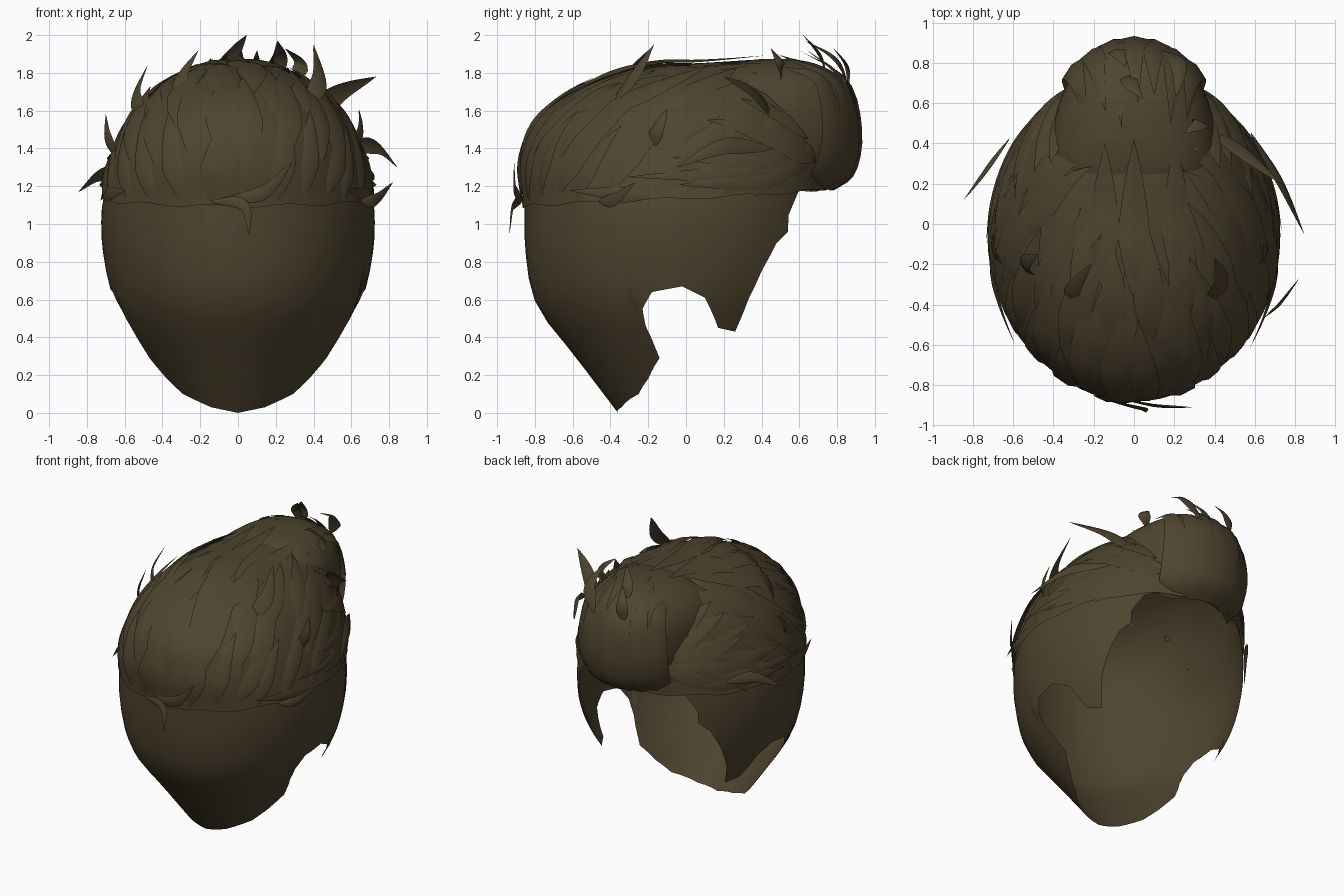
import bpy, bmesh, math, random
from mathutils import Vector

if "Cube" in bpy.data.objects:
    bpy.data.objects.remove(bpy.data.objects["Cube"])

random.seed(7)
hair = bpy.data.materials.new("dark brown hair")
hair.diffuse_color = (0.077, 0.058, 0.028, 1)
hair.use_nodes = True
hair.node_tree.nodes["Principled BSDF"].inputs["Base Color"].default_value = hair.diffuse_color
CENTRE = Vector((0, -0.03, 1.1))
QUIFF = Vector((0, 0.47, 1.53))

# head cross-sections: height, half width, back y, front y
ROWS = [(0, .27, -.36, .26), (.29, .475, -.58, .48), (.57, .645, -.79, .66),
        (.85, .715, -.85, .73), (1.1, .72, -.855, .74), (1.3, .68, -.875, .76),
        (1.5, .6, -.82, .74), (1.65, .495, -.67, .66), (1.75, .37, -.47, .58),
        (1.82, .21, -.2, .46), (1.85, 0, .15, .15)]
TOP = len(ROWS) - 1


def spline(pts, u):
    """Catmull-Rom through a list of points, u in 0..len-1"""
    n = len(pts) - 1
    u = max(0, min(n, u))
    i = min(int(u), n - 1)
    t = u - i
    b, c = Vector(pts[i]), Vector(pts[i + 1])
    a = Vector(pts[i - 1]) if i else b * 2 - c
    d = Vector(pts[i + 2]) if i + 2 <= n else c * 2 - b
    return .5 * (2 * b + (c - a) * t + (2 * a - 5 * b + 4 * c - d) * t * t
                 + (3 * b - a - 3 * c + d) * t ** 3)


def head(u, th, off=0.0):
    """Point on the head surface; th = 0 is the -y side, pi the hairline"""
    z, a, yb, yf = spline(ROWS, u)
    p = Vector((a * math.sin(th), (yb + yf) / 2 - (yf - yb) / 2 * math.cos(th), z))
    return p + (p - CENTRE).normalized() * off


def u_at(z):
    lo, hi = 0, TOP
    for _ in range(30):
        m = (lo + hi) / 2
        lo, hi = (m, hi) if spline(ROWS, m)[0] < z else (lo, m)
    return lo


def inside_head(p):
    if p.z > 1.78:
        return False
    _, a, yb, yf = spline(ROWS, u_at(p.z))
    return (p.x / a) ** 2 + ((p.y - (yb + yf) / 2) * 2 / (yf - yb)) ** 2 < .88


def finish(name, bm, angle=60):
    bmesh.ops.remove_doubles(bm, verts=bm.verts, dist=1e-4)
    me = bpy.data.meshes.new(name)
    bm.to_mesh(me)
    bm.free()
    ob = bpy.data.objects.new(name, me)
    bpy.context.collection.objects.link(ob)
    me.materials.append(hair)
    bpy.ops.object.select_all(action='DESELECT')
    ob.select_set(True)
    bpy.context.view_layer.objects.active = ob
    bpy.ops.object.shade_smooth_by_angle(angle=math.radians(angle))


def skin(bm, columns):
    cols = [[bm.verts.new(p) for p in c] for c in columns]
    for a, b in zip(cols, cols[1:]):
        for i in range(len(a) - 1):
            bm.faces.new((a[i], b[i], b[i + 1], a[i + 1]))


# shaved lower scalp: lower outline with nape, ear notch and sideburn (y, z)
EDGE = [(-.36, 0), (-.34, .03), (-.25, .1), (-.2, .18), (-.14, .29), (-.2, .4), (-.23, .55),
        (-.18, .64), (-.02, .67), (.1, .61), (.17, .45), (.26, .43), (.33, .6), (.4, .75),
        (.48, .9), (.54, .96), (.52, .99), (.6, 1.17), (.67, 1.21), (.8, 1.22)]
rim = []
for y, z in EDGE:
    u = u_at(z)
    _, a, yb, yf = spline(ROWS, u)
    c = ((yb + yf) / 2 - y) / ((yf - yb) / 2)
    rim.append((math.acos(max(-1, min(1, c))), u))
rim[0] = (0, 0)
SUB = 3
half = []
for i in range((len(rim) - 1) * SUB + 1):
    k = min(i // SUB, len(rim) - 2)
    t = i / SUB - k
    half.append((rim[k][0] + (rim[k + 1][0] - rim[k][0]) * t,
                 rim[k][1] + (rim[k + 1][1] - rim[k][1]) * t,
                 math.pi * i / ((len(rim) - 1) * SUB)))
loop = [(-a, u, -b) for a, u, b in reversed(half)] + half[1:]
columns = []
for th, ub, th2 in loop:
    col = []
    for j in range(25):
        f = j / 24
        u = ub + (TOP - ub) * f
        k = min(1, f * 1.3)
        col.append(head(u, th + (th2 - th) * k, -.02 * max(0, min(1, u - 4))))
    columns.append(col)
bm = bmesh.new()
skin(bm, columns)
finish("scalp", bm)

# long hair mass covering the upper head
bm = bmesh.new()
columns = []
for i in range(65):
    th = -math.pi + 2 * math.pi * i / 64
    start = 3.97 + .5 * (abs(th) / math.pi) ** 1.5 + .04 * math.sin(i * 1.1)
    columns.append([head(start + (TOP - start) * j / 20, th, .006 if j else .01)
                    for j in range(21)])
skin(bm, columns)
finish("hair_mass", bm)

# quiff volume, wide where it meets the head and narrower in front
bm = bmesh.new()
bmesh.ops.create_uvsphere(bm, u_segments=48, v_segments=28, radius=1)
for v in bm.verts:
    c = [math.copysign(abs(k) ** .82, k) for k in v.co]
    v.co = QUIFF + Vector((c[0] * (.405 - .085 * c[1]), c[1] * .44,
                           c[2] * (.345 if c[2] > 0 else .37)))
bmesh.ops.delete(bm, geom=[v for v in bm.verts if inside_head(v.co)], context='VERTS')
finish("quiff_body", bm)


def strand(bm, pts, width, centre=CENTRE, bulge=.016, steps=14, root=.12):
    """Pointed, ridged lock following a path"""
    n = len(pts) - 1
    cols = [[], [], []]
    for i in range(steps + 1):
        s = i / steps
        p = spline(pts, s * n)
        tan = spline(pts, min(n, s * n + .05)) - spline(pts, max(0, s * n - .05))
        out = (p - centre).normalized()
        side = tan.cross(out).normalized()
        w = width * min(1, root + 1.9 * s ** .8) * (1 - s ** 2.2) + .0005
        sink = w * w / 1.1
        cols[0].append(p - side * w - out * sink)
        cols[1].append(p + out * bulge * w / width)
        cols[2].append(p + side * w - out * sink)
    skin(bm, cols)


def flow(bm, th0, u0, th1, u1, width, lift):
    """Lock lying on the head, with its tip lifted"""
    pts = []
    for k in range(6):
        t = k / 5
        pts.append(head(u0 + (u1 - u0) * t, math.radians(th0 + (th1 - th0) * t ** 1.3),
                        .009 + lift * t ** 3))
    strand(bm, pts, width)


def jit(a):
    return random.uniform(-a, a)


# three layers of locks combed upward and towards the hairline
for name, count, span, u0, u1, sweep, w, lift in (
        ("lower_locks", 19, 122, 3.98, 6.4, 34, .085, .015),
        ("middle_locks", 16, 118, 5.0, 7.8, 36, .09, .022),
        ("crown_locks", 11, 105, 6.2, 8.7, 30, .085, .025)):
    bm = bmesh.new()
    for i in range(count):
        th = -span + 2 * span * i / (count - 1) + jit(4)
        flow(bm, th, u0 + abs(jit(.25)) + .25 * abs(th) / 125, th + sweep * th / 60 * .8 + jit(8),
             u1 + jit(.45), w * random.uniform(.8, 1.2), lift * random.uniform(.2, 1.3))
    finish(name, bm)

# side locks swept away from the hairline
bm = bmesh.new()
for s in (-1, 1):
    for th0, u0, th1, u1, w, lift in (
            (140, 5.3, 86, 5.2, .085, .02), (136, 4.7, 88, 4.5, .06, .02),
            (130, 4.9, 75, 4.7, .05, .03), (150, 5.6, 100, 6.2, .09, .02),
            (154, 5.2, 108, 5.9, .1, .02), (156, 5.7, 112, 6.9, .1, .03),
            (158, 6.1, 116, 7.5, .1, .035), (160, 6.6, 125, 8.2, .1, .04),
            (80, 4.2, 50, 4.35, .045, .04)):
        flow(bm, s * th0, u0, s * (th1 + jit(4)), u1, w, lift)
finish("side_locks", bm)

# top locks pointing towards the quiff
bm = bmesh.new()
for x, y0, y1 in ((0, -.35, .42), (.2, -.3, .41), (-.14, -.3, .4), (-.23, -.5, .14),
                  (.23, -.5, .14), (.07, -.6, -.02), (-.1, -.62, -.12)):
    pts = []
    for k in range(5):
        y = y0 + (y1 - y0) * k / 4
        z = 1.86 - .95 * x * x - (.62 * (y + .1) ** 2 if y < -.1 else 0) + .1 * max(0, y - .1)
        pts.append((x * (1.1 - .02 * k), y, z))
    strand(bm, pts, .09, bulge=.012)
finish("top_locks", bm)

# quiff locks curling up over the forehead
bm = bmesh.new()
for i, (tz, ty) in enumerate(((1.82, .5), (1.88, .56), (1.9, .48), (1.92, .6),
                              (1.92, .64), (1.89, .5), (1.83, .52))):
    x = -.27 + .09 * i
    d = 1.9 * x * x
    strand(bm, [(x * .85, .77 - d * .8, 1.185), (x * 1.05, .885 - d, 1.28),
                (x * 1.12, .92 - d, 1.5), (x * 1.05, .85 - d, 1.76),
                (x * .9 + .02, ty, tz)], .1, QUIFF, root=.75)
finish("quiff_locks", bm)

# loose spikes breaking the outline: root, middle, tip, width
SPIKES = [
    ((-.02, .74, 1.8), (-.02, .7, 1.9), (.045, .62, 2.0), .05),
    ((.14, .86, 1.72), (.22, .79, 1.87), (.21, .63, 1.97), .055),
    ((-.1, .86, 1.72), (-.08, .85, 1.83), (-.04, .78, 1.93), .05),
    ((.3, .5, 1.75), (.33, .5, 1.85), (.25, .45, 1.93), .05),
    ((.36, -.42, 1.62), (.43, -.29, 1.76), (.4, -.17, 1.95), .06),
    ((-.32, -.42, 1.66), (-.3, -.32, 1.78), (-.21, -.2, 1.92), .05),
    ((-.5, -.27, 1.54), (-.54, -.2, 1.68), (-.48, -.15, 1.84), .055),
    ((-.63, -.2, 1.34), (-.69, -.15, 1.46), (-.7, -.05, 1.58), .045),
    ((.61, -.2, 1.38), (.65, -.15, 1.5), (.64, -.1, 1.61), .045),
    ((.38, .48, 1.55), (.53, .36, 1.69), (.73, .2, 1.78), .065),
    ((.58, .45, 1.4), (.73, .2, 1.41), (.845, -.05, 1.3), .055),
    ((-.62, .42, 1.25), (-.73, .27, 1.26), (-.845, .12, 1.17), .045),
    ((.65, -.46, 1.12), (.73, -.38, 1.13), (.82, -.27, 1.22), .04),
    ((-.14, -.87, 1.12), (.03, -.91, 1.1), (.06, -.935, .94), .035),
    ((-.05, -.87, 1.13), (.14, -.9, 1.17), (.29, -.91, 1.33), .045)]
bm = bmesh.new()
for a, b, c, w in SPIKES:
    strand(bm, [a, b, c], w)
finish("loose_spikes", bm)
